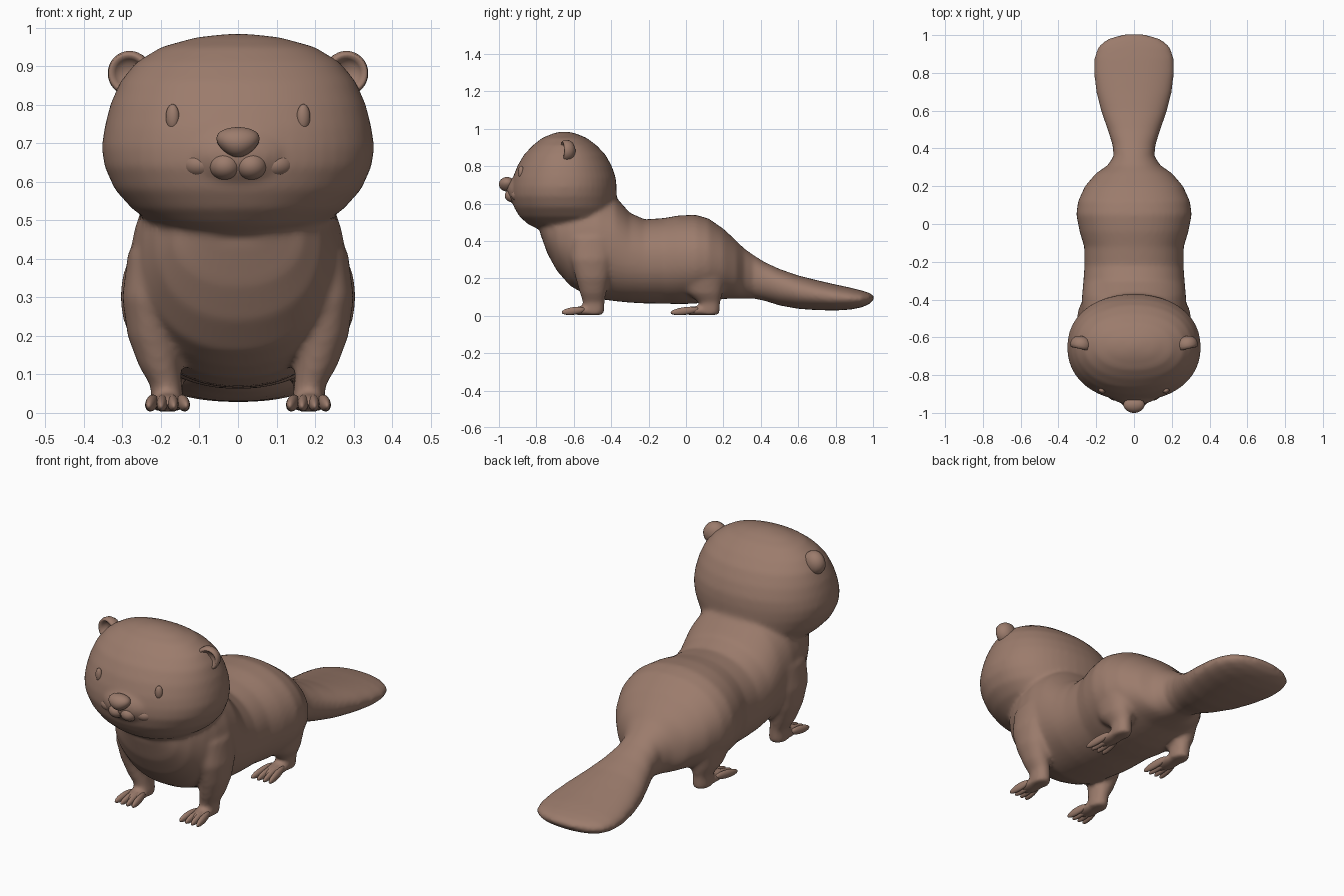
import bpy, bmesh, math
from mathutils import Vector, Matrix, Euler

cube = bpy.data.objects.get("Cube")
if cube:
    bpy.data.objects.remove(cube)

fur = bpy.data.materials.new("brown fur")
fur.use_nodes = True
COLOR = (0.33, 0.2, 0.15, 1)
fur.diffuse_color = COLOR
fur.node_tree.nodes["Principled BSDF"].inputs["Base Color"].default_value = COLOR


def ring(center, u, v, n=48, power=2.15):
    """Rounded superellipse around center, spanned by u and v."""
    pts = []
    for i in range(n):
        a = math.tau * i / n
        c, s = math.cos(a), math.sin(a)
        pts.append(Vector(center)
                   + Vector(u) * math.copysign(abs(c) ** (2 / power), c)
                   + Vector(v) * math.copysign(abs(s) ** (2 / power), s))
    return pts


def loft(bm, rings):
    rows = [[bm.verts.new(p) for p in r] for r in rings]
    for a, b in zip(rows, rows[1:]):
        for i in range(len(a)):
            j = (i + 1) % len(a)
            bm.faces.new((a[i], a[j], b[j], b[i]))
    bm.faces.new(rows[0])
    bm.faces.new(rows[-1])


def ball(bm, center, size, turn=(0, 0, 0)):
    m = (Matrix.Translation(center) @ Euler(turn).to_matrix().to_4x4()
         @ Matrix.Diagonal((*size, 1)))
    return bmesh.ops.create_uvsphere(bm, u_segments=32, v_segments=20, radius=1, matrix=m)["verts"]


def finish(name, bm):
    bmesh.ops.recalc_face_normals(bm, faces=bm.faces)
    for f in bm.faces:
        f.smooth = True
    mesh = bpy.data.meshes.new(name)
    bm.to_mesh(mesh)
    bm.free()
    mesh.materials.append(fur)
    ob = bpy.data.objects.new(name, mesh)
    bpy.context.collection.objects.link(ob)
    return ob


# Trunk and paddle tail: y, top, bottom, half width
body = bmesh.new()
trunk = [(-.78, .56, .44, .1), (-.74, .6, .33, .17), (-.69, .64, .24, .215),
         (-.62, .66, .16, .25), (-.55, .68, .12, .27), (-.47, .68, .09, .28),
         (-.38, .64, .078, .275), (-.3, .55, .07, .268), (-.22, .515, .066, .262),
         (-.12, .522, .065, .264), (-.04, .536, .062, .288), (.05, .54, .065, .306),
         (.12, .52, .075, .296), (.2, .465, .09, .26), (.27, .4, .092, .2)]
tail = [(.31, .36, .092, .14), (.36, .325, .092, .108), (.42, .287, .08, .114),
        (.5, .25, .055, .14), (.6, .215, .037, .175), (.7, .19, .03, .2),
        (.8, .167, .028, .213), (.88, .15, .033, .21), (.94, .135, .045, .19),
        (.98, .122, .062, .14), (1.007, .105, .09, .05)]
loft(body, [ring((0, y, (t + b) / 2), (w, 0, 0), (0, 0, (t - b) / 2))
            for y, t, b, w in trunk + tail])

# Head: z, half width, front y, back y
head = [(.452, .05, -.73, -.55), (.46, .13, -.785, -.45), (.49, .22, -.845, -.4),
        (.53, .275, -.89, -.38), (.58, .32, -.92, -.375), (.64, .347, -.937, -.371),
        (.69, .354, -.935, -.371), (.74, .347, -.925, -.376), (.8, .332, -.902, -.397),
        (.86, .306, -.867, -.43), (.91, .265, -.82, -.477), (.95, .2, -.77, -.53),
        (.975, .11, -.71, -.59), (.984, .03, -.67, -.63)]
loft(body, [ring((0, (f + b) / 2, z), (w, 0, 0), (0, (b - f) / 2, 0))
            for z, w, f, b in head])
ball(body, (0, -.868, .668), (.15, .092, .088))

# Legs: x, y, z, half width, half depth
front_leg = [(.235, -.5, .42, .05, .11), (.235, -.505, .3, .066, .11),
             (.222, -.5, .2, .065, .09), (.203, -.497, .12, .054, .07)]
rear_leg = [(.2, .08, .22, .08, .13), (.19, .1, .12, .066, .095)]
ankle = [(.186, .07, .041, .058), (.183, .03, .043, .056), (.183, .004, .04, .052)]
FEET = [("front", front_leg, -.493, .172), ("rear", rear_leg, .125, .208)]
for s in (-1, 1):
    for name, leg, y0, reach in FEET:
        rows = leg + [(x, y0, z, w, d) for x, z, w, d in ankle]
        loft(body, [ring((s * x, y, z), (w, 0, 0), (0, d, 0), 24)
                    for x, y, z, w, d in rows])
        ball(body, (s * .183, y0 - reach * .35, .026), (.045, reach * .45, .024))

# Fuse the main masses into one soft skin
skin = finish("body", body)
fuse = skin.modifiers.new("fuse", "REMESH")
fuse.mode = "VOXEL"
fuse.voxel_size = .011
fuse.use_smooth_shade = True
soft = skin.modifiers.new("soften", "SMOOTH")
soft.factor = .5
soft.iterations = 9

for s, side in ((1, "left"), (-1, "right")):
    # Toes fan out from each paw
    for name, leg, y0, reach in FEET:
        bm = bmesh.new()
        for k in (-1.5, -.5, .5, 1.5):
            length = reach * (.42 if abs(k) < 1 else .37)
            ball(bm, (s * .183 + k * .027, y0 - reach + length, .026),
                 (.0145, length, .02), (.13, 0, k * .09))
        for v in bm.verts:
            v.co.z = max(v.co.z, .003)
        finish(f"{side}_{name}_toes", bm)

    # Cupped ear, turned around its own front-back axis
    bm = bmesh.new()
    cup = [(.004, 0), (.026, -.004), (.037, -.018), (.045, -.03), (.053, -.028),
           (.058, -.012), (.056, .008), (.044, .026), (.025, .036), (.004, .04)]
    loft(bm, [ring((0, y, 0), (r, 0, 0), (0, 0, r), 32, 2) for r, y in cup])
    place = Matrix.Translation((s * .279, -.632, .882)) @ Matrix.Rotation(s * .2, 4, "Z")
    bmesh.ops.transform(bm, matrix=place, verts=bm.verts)
    finish(f"{side}_ear", bm)

    # Eye
    bm = bmesh.new()
    ball(bm, (s * .17, -.882, .768), (.018, .015, .034), (0, 0, s * .45))
    finish(f"{side}_eye", bm)

    # Upper lip lobes
    bm = bmesh.new()
    ball(bm, (s * .034, -.922, .642), (.042, .047, .037))
    ball(bm, (s * .098, -.888, .645), (.05, .047, .036), (0, 0, s * .4))
    finish(f"{side}_lip", bm)

# Nose, wider at the top
bm = bmesh.new()
for v in ball(bm, (0, -.957, .703), (.054, .043, .039)):
    v.co.x *= 1 + (v.co.z - .703) * 7
finish("nose", bm)
